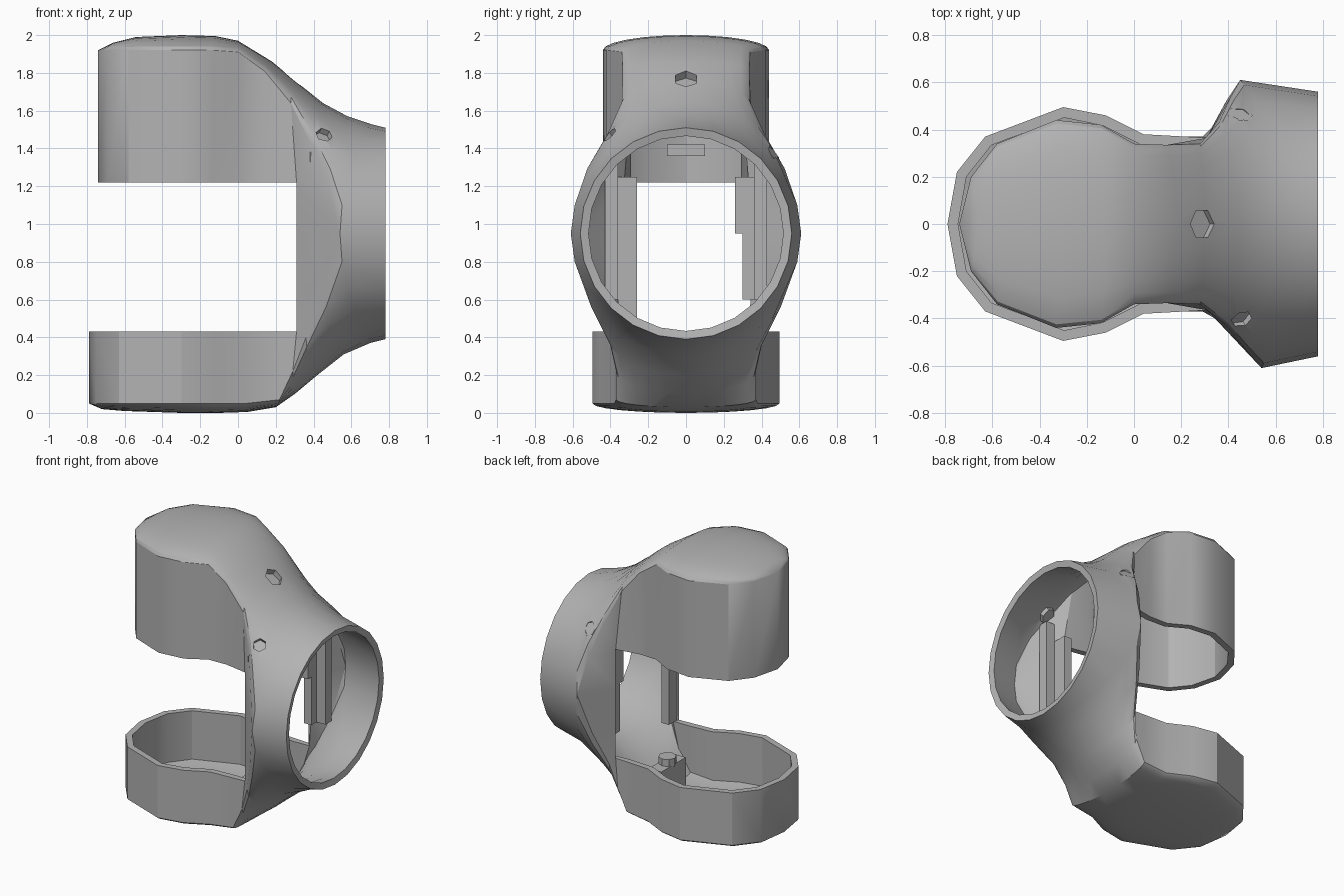
import bpy, bmesh
from math import sin, cos, pi
from mathutils import Vector

if "Cube" in bpy.data.objects:
    bpy.data.objects.remove(bpy.data.objects["Cube"])

grey = bpy.data.materials.new("plain grey")
grey.use_nodes = True
grey.diffuse_color = (0.45, 0.45, 0.45, 1)
grey.node_tree.nodes["Principled BSDF"].inputs["Base Color"].default_value = grey.diffuse_color


def make_object(name, bm):
    mesh = bpy.data.meshes.new(name)
    bm.to_mesh(mesh)
    bm.free()
    mesh.materials.append(grey)
    obj = bpy.data.objects.new(name, mesh)
    bpy.context.collection.objects.link(obj)
    return obj


def activate(obj):
    bpy.ops.object.select_all(action='DESELECT')
    obj.select_set(True)
    bpy.context.view_layer.objects.active = obj


def box(name, low, high):
    bm = bmesh.new()
    bmesh.ops.create_cube(bm, size=1)
    for v in bm.verts:
        v.co = Vector([l + (h - l) * (c + 0.5) for l, h, c in zip(low, high, v.co)])
    return make_object(name, bm)


def peg(name, centre, axis, radius, depth, sides=6):
    bm = bmesh.new()
    bmesh.ops.create_cone(bm, cap_ends=True, segments=sides,
                          radius1=radius, radius2=radius, depth=depth)
    obj = make_object(name, bm)
    obj.location = centre
    obj.rotation_euler = Vector(axis).to_track_quat('Z', 'Y').to_euler()
    return obj


# Cross sections: centre x, centre z, edge x, edge half width, edge z
UPPER = [(-.74, 1.92, -.74, 0, 1.92), (-.66, 1.96, -.69, .2, 1.92),
         (-.54, 1.99, -.58, .34, 1.92), (-.3, 2, -.33, .44, 1.92),
         (-.12, 1.995, -.14, .42, 1.92), (0, 1.97, 0, .34, 1.91),
         (.18, 1.86, .14, .335, 1.81), (.3, 1.76, .28, .34, 1.64),
         (.45, 1.64, .39, .43, 1.42), (.58, 1.57, .48, .54, 1.2),
         (.7, 1.53, .54, .61, .95), (.78, 1.51, .78, .56, .95)]
LOWER = [(-.79, .05, -.79, 0, .05), (-.72, .02, -.75, .22, .05),
         (-.6, .01, -.63, .37, .05), (-.3, 0, -.3, .495, .05),
         (-.1, 0, -.12, .46, .05), (.05, .005, .04, .38, .05),
         (.2, .03, .22, .37, .07), (.3, .1, .29, .37, .22),
         (.42, .2, .36, .41, .4), (.56, .31, .46, .52, .65),
         (.7, .37, .54, .61, .95), (.78, .39, .78, .56, .95)]
BACK_SHIFT = {8: .03, 9: .07, 10: .09}
NECK = 7
COLUMNS = 12


def half_shell(bm, sections, opening):
    rows = []
    last = len(sections) - 1
    for i, (xc, zc, xr, yr, zr) in enumerate(sections):
        arc = []
        for j in range(COLUMNS + 1):
            a = pi * (j / COLUMNS - 0.5)
            edge = xr - (BACK_SHIFT.get(i, 0) if a > 0 else 0)
            arc.append(Vector((xc + (edge - xc) * sin(a) ** 2, yr * sin(a),
                               zr + (zc - zr) * cos(a))))
        # Wall foot on each side, following the opening's border
        feet = []
        for side in (-1, 1):
            if i < NECK:
                feet.append(Vector((xr, side * yr, opening)))
            else:
                z = max(.43, min(1.22, zr))
                feet.append(Vector((.31, side * .365, z)))
        if i == last:
            feet = [arc[0], arc[-1]]
        rows.append([bm.verts.new(p) for p in [feet[0], *arc, feet[1]]])
    for i in range(last):
        for j in range(len(rows[0]) - 1):
            # The foot strip ends at the widest section
            if i == last - 1 and j in (0, len(rows[0]) - 2):
                continue
            bm.faces.new((rows[i][j], rows[i + 1][j], rows[i + 1][j + 1], rows[i][j + 1]))


# Main shell: two cups joined by a flared ring
bm = bmesh.new()
half_shell(bm, UPPER, 1.22)
half_shell(bm, LOWER, .43)
bmesh.ops.remove_doubles(bm, verts=bm.verts[:], dist=.0005)
bmesh.ops.dissolve_degenerate(bm, edges=bm.edges[:], dist=.0005)
bmesh.ops.recalc_face_normals(bm, faces=bm.faces[:])
bm.faces.ensure_lookup_table()
top = max(bm.faces, key=lambda f: f.calc_center_median().z)
if top.normal.z < 0:
    bmesh.ops.reverse_faces(bm, faces=bm.faces[:])
shell = make_object("cup_shell", bm)
thick = shell.modifiers.new("wall", 'SOLIDIFY')
thick.thickness = .045
thick.offset = -1
activate(shell)
bpy.ops.object.modifier_apply(modifier=thick.name)

# Screw holes with plugs set inside
HOLES = [((.29, 0, 1.77), (.55, 0, .83), .065),
         ((.46, -.41, 1.48), (.35, -.6, .7), .045),
         ((.46, .49, 1.4), (.25, .75, .6), .045)]
for centre, axis, radius in HOLES:
    cutter = peg("hole_cutter", centre, axis, radius, .16)
    cutter.hide_render = True
    cut = shell.modifiers.new("hole", 'BOOLEAN')
    cut.operation = 'DIFFERENCE'
    cut.solver = 'EXACT'
    cut.object = cutter
    activate(shell)
    bpy.ops.object.modifier_apply(modifier=cut.name)
    bpy.data.objects.remove(cutter)
    inside = Vector(centre) - Vector(axis).normalized() * .06
    peg("screw_plug", inside, axis, radius * 1.25, .04)

activate(shell)
bpy.ops.object.shade_smooth_by_angle(angle=.5)

# Inner rails beside the opening
for side, floor in ((-1, .43), (1, .95)):
    y = sorted((side * .26, side * .36))
    box("inner_rail", (.32, y[0], floor), (.38, y[1], 1.25))
    y = sorted((side * .36, side * .43))
    box("rail_backing", (.38, y[0], .6), (.45, y[1], 1.38))
box("short_rail", (.32, .3, .6), (.38, .36, .95))

# Small brackets inside the cups
box("upper_bracket", (.2, -.1, 1.36), (.27, .1, 1.42))
box("lower_bracket", (.1, -.14, .05), (.2, .14, .3))
peg("lower_boss", (.15, 0, .32), (0, 0, 1), .06, .06, 8)
